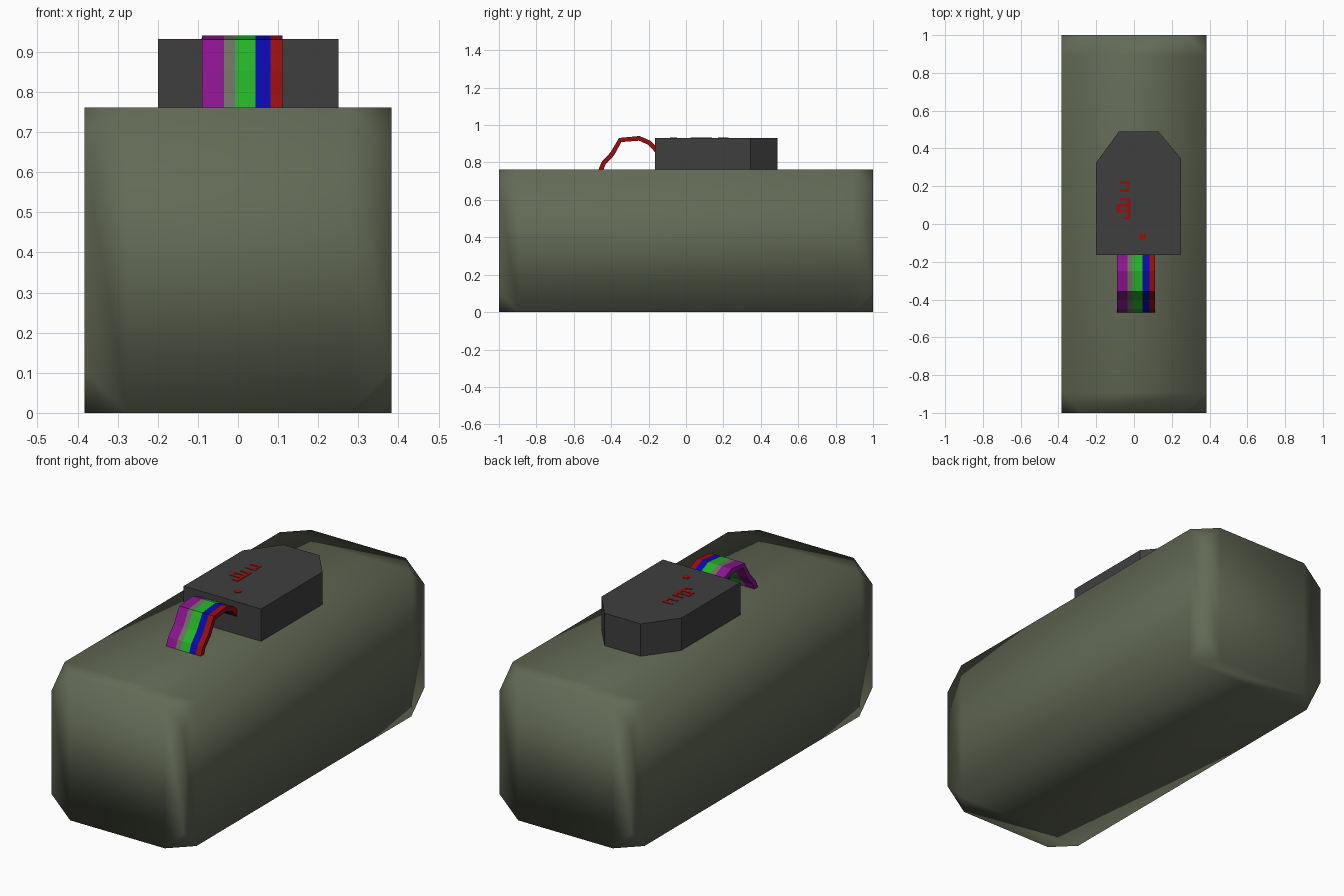
import bpy, bmesh, math
from mathutils import Vector

if "Cube" in bpy.data.objects:
    bpy.data.objects.remove(bpy.data.objects["Cube"])


def srgb(r, g, b):
    def lin(c):
        c /= 255
        return c / 12.92 if c <= 0.04045 else ((c + 0.055) / 1.055) ** 2.4
    return (lin(r), lin(g), lin(b), 1.0)


def material(name, *rgb):
    m = bpy.data.materials.new(name)
    m.diffuse_color = srgb(*rgb)
    m.use_nodes = True
    m.node_tree.nodes["Principled BSDF"].inputs["Base Color"].default_value = m.diffuse_color
    return m


olive = material("olive casing", 99, 106, 86)
charcoal = material("charcoal plastic", 63, 63, 63)
red = material("red", 152, 13, 14)
purple = material("wire purple", 138, 20, 142)
grey = material("wire grey", 108, 112, 100)
green = material("wire green", 36, 178, 38)
blue = material("wire blue", 10, 10, 172)


def add_object(name, bm, mat, smooth=False):
    bmesh.ops.recalc_face_normals(bm, faces=bm.faces)
    me = bpy.data.meshes.new(name)
    bm.to_mesh(me)
    bm.free()
    me.materials.append(mat)
    for p in me.polygons:
        p.use_smooth = smooth
    ob = bpy.data.objects.new(name, me)
    bpy.context.collection.objects.link(ob)
    return ob


def add_box(bm, x0, x1, y0, y1, z0, z1):
    verts = bmesh.ops.create_cube(bm, size=1)["verts"]
    for v in verts:
        v.co = Vector((x1 if v.co.x > 0 else x0,
                       y1 if v.co.y > 0 else y0,
                       z1 if v.co.z > 0 else z0))


def prism(outline, direction):
    """Extrude a closed outline along a direction."""
    bm = bmesh.new()
    face = bm.faces.new([bm.verts.new(p) for p in outline])
    new = bmesh.ops.extrude_face_region(bm, geom=[face], use_keep_orig=True)["geom"]
    bmesh.ops.translate(bm, vec=direction,
                        verts=[g for g in new if isinstance(g, bmesh.types.BMVert)])
    return bm


# Main block: long box with every corner cut off, soft shading
bm = bmesh.new()
add_box(bm, -0.383, 0.383, -1, 1, 0, 0.762)
bmesh.ops.bevel(bm, geom=bm.verts[:], offset=0.108, segments=1,
                affect='VERTICES', profile=0.5)
bmesh.ops.triangulate(bm, faces=bm.faces[:])
add_object("main_block", bm, olive, smooth=True)

# Control box with a cut-off rear end
TOP = 0.932
plan = [(-0.2, -0.165), (0.25, -0.165), (0.25, 0.345),
        (0.13, 0.49), (-0.08, 0.49), (-0.2, 0.325)]
add_object("control_box", prism([(x, y, 0.755) for x, y in plan],
                                (0, 0, TOP - 0.755)), charcoal)

# Ribbon cable: side-by-side strips that follow one bent path
path = [(-0.462, 0.745), (-0.44, 0.797), (-0.395, 0.845), (-0.352, 0.920),
        (-0.25, 0.929), (-0.195, 0.905), (-0.155, 0.862)]
half = 0.0125
pts = [Vector(p) for p in path]
upper, lower = [], []
for i, p in enumerate(pts):
    t = (pts[min(i + 1, len(pts) - 1)] - pts[max(i - 1, 0)]).normalized()
    n = Vector((-t.y, t.x)) * half
    upper.append(p + n)
    lower.append(p - n)
loop = upper + lower[::-1]
for name, x0, x1, mat in [("purple", -0.09, -0.035, purple),
                          ("grey", -0.035, -0.008, grey),
                          ("green", -0.008, 0.044, green),
                          ("blue", 0.044, 0.081, blue),
                          ("red", 0.081, 0.111, red)]:
    add_object("cable_" + name, prism([(x0, p.x, p.y) for p in loop],
                                      (x1 - x0, 0, 0)), mat)

# Red display bars on the control box
bm = bmesh.new()
for x0, x1, y0, y1 in [(-0.078, -0.022, 0.213, 0.227), (-0.034, -0.022, 0.17, 0.213),
                       (-0.074, -0.034, 0.17, 0.184),
                       (-0.075, -0.018, 0.125, 0.138), (-0.034, -0.018, 0.025, 0.125),
                       (-0.092, -0.034, 0.092, 0.106), (-0.092, -0.078, 0.06, 0.092),
                       (-0.078, -0.034, 0.06, 0.074), (-0.055, -0.034, 0.025, 0.038)]:
    add_box(bm, x0, x1, y0, y1, TOP - 0.002, TOP + 0.002)
add_object("display_bars", bm, red)

# Red indicator dot
dot = [(0.045 + 0.019 * math.cos(a), -0.066 + 0.019 * math.sin(a), TOP - 0.002)
       for a in [i * math.pi / 4 for i in range(8)]]
add_object("indicator_dot", prism(dot, (0, 0, 0.004)), red)
